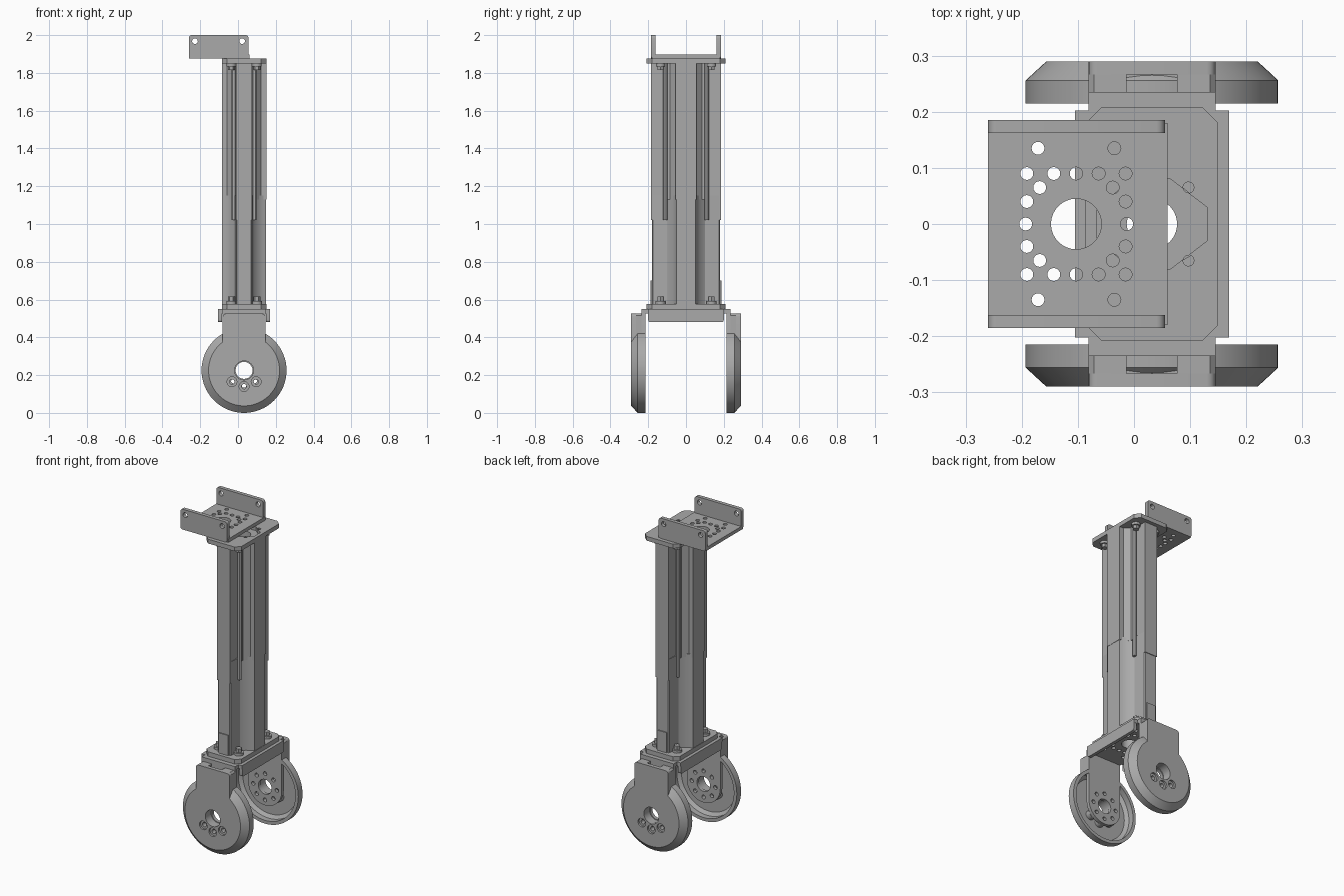
import bpy, bmesh
from math import sin, cos, pi, radians
from mathutils import Matrix

if "Cube" in bpy.data.objects:
    bpy.data.objects.remove(bpy.data.objects["Cube"], do_unlink=True)

grey = bpy.data.materials.new("satin_grey")
grey.use_nodes = True
tone = (0.4, 0.4, 0.4, 1)
grey.diffuse_color = tone
grey.node_tree.nodes["Principled BSDF"].inputs["Base Color"].default_value = tone

CX = 0.032          # column axis
HUB = 0.225         # wheel centre height and radius
AXES = {"z": Matrix.Identity(3),
        "y": Matrix(((1, 0, 0), (0, 0, -1), (0, 1, 0))),
        "x": Matrix(((0, 0, 1), (1, 0, 0), (0, 1, 0)))}


def finish(name, mesh):
    ob = bpy.data.objects.new(name, mesh)
    bpy.context.collection.objects.link(ob)
    mesh.materials.clear()
    mesh.materials.append(grey)
    bpy.ops.object.select_all(action="DESELECT")
    ob.select_set(True)
    bpy.context.view_layer.objects.active = ob
    bpy.ops.object.shade_smooth_by_angle(angle=radians(30))
    return ob


def plate(name, loops, lo, hi, axis="z"):
    """Extrude an outline, with any further loops as holes, along an axis."""
    curve = bpy.data.curves.new(name, "CURVE")
    curve.dimensions = "2D"
    curve.fill_mode = "BOTH"
    curve.extrude = (hi - lo) / 2
    for loop in loops:
        sp = curve.splines.new("POLY")
        sp.points.add(len(loop) - 1)
        for p, (u, v) in zip(sp.points, loop):
            p.co = (u, v, 0, 1)
        sp.use_cyclic_u = True
    tmp = bpy.data.objects.new(name + "_tmp", curve)
    bpy.context.collection.objects.link(tmp)
    bpy.context.view_layer.update()
    mesh = bpy.data.meshes.new_from_object(
        tmp.evaluated_get(bpy.context.evaluated_depsgraph_get()))
    bpy.data.objects.remove(tmp, do_unlink=True)
    mid = (lo + hi) / 2
    shift = {"z": (0, 0, mid), "y": (0, mid, 0), "x": (mid, 0, 0)}[axis]
    mesh.transform(Matrix.Translation(shift) @ AXES[axis].to_4x4())
    bm = bmesh.new()
    bm.from_mesh(mesh)
    bmesh.ops.remove_doubles(bm, verts=bm.verts, dist=1e-5)
    bmesh.ops.recalc_face_normals(bm, faces=bm.faces)
    bm.to_mesh(mesh)
    bm.free()
    return finish(name, mesh)


def arc(u, v, r, a0, a1, n):
    return [(u + r * cos(radians(a0 + (a1 - a0) * i / n)),
             v + r * sin(radians(a0 + (a1 - a0) * i / n))) for i in range(n + 1)]


def circle(u, v, r, n=24):
    return arc(u, v, r, 0, 360, n)[:-1]


def rect(u0, u1, v0, v1, r=0.0, n=5):
    if not r:
        return [(u0, v0), (u1, v0), (u1, v1), (u0, v1)]
    corners = ((u1 - r, v1 - r), (u0 + r, v1 - r), (u0 + r, v0 + r), (u1 - r, v0 + r))
    return [p for i, c in enumerate(corners) for p in arc(*c, r, 90 * i, 90 * i + 90, n)]


def four_way(quarter):
    """Mirror a quarter outline about the column axis in both directions."""
    half = quarter + [(-x, y) for x, y in reversed(quarter)]
    return [(CX + x, y) for x, y in half + [(-x, -y) for x, y in half]]


def keyhole(half, top, r):
    """Round disc with a straight tab rising from it."""
    if r > half:
        a = 90 - math_angle(half, r)
        ring = arc(CX, HUB, r, 180 - a, 360 + a, 48)
    else:
        ring = arc(CX, HUB, r, 180, 360, 24)
    return ring + arc(CX + half - .015, top - .015, .015, 0, 90, 4) \
        + arc(CX - half + .015, top - .015, .015, 90, 180, 4)


def math_angle(half, r):
    from math import asin
    return asin(half / r) * 180 / pi


def lathe(name, profile, flip, n=64):
    """Turn a closed (radius, y) section about the wheel axle."""
    bm = bmesh.new()
    rings = [[bm.verts.new((CX + r * cos(2 * pi * i / n), flip * y, HUB + r * sin(2 * pi * i / n)))
              for r, y in profile] for i in range(n)]
    k = len(profile)
    for i in range(n):
        a, b = rings[i], rings[(i + 1) % n]
        for j in range(k):
            bm.faces.new((a[j], b[j], b[(j + 1) % k], a[(j + 1) % k]))
    bmesh.ops.recalc_face_normals(bm, faces=bm.faces)
    mesh = bpy.data.meshes.new(name)
    bm.to_mesh(mesh)
    bm.free()
    return finish(name, mesh)


def span(name, loops, s, lo, hi):
    """Plate on the front (s=-1) or back (s=1) side."""
    a, b = sorted((s * lo, s * hi))
    return plate(name, loops, a, b, "y")


# Telescoping column: inner lower profile, outer upper profile
bore = circle(CX, 0, .045)
inner = four_way([(.116, .05), (.1, .056), (.07, .072), (.05, .1), (.043, .176), (.038, .181)])
outer = four_way([(.118, .055), (.09, .055), (.062, .085), (.062, .098),
                  (.043, .1), (.043, .185)])
plate("lower_column", [inner, bore], .575, 1.15)
plate("upper_column", [outer, bore], 1.13, 1.85)
for s in (-1, 1):
    end = "front" if s < 0 else "back"
    span(end + "_slide_strip", [rect(CX - .043, CX + .043, 1.02, 1.14)], s, .17, .185)
    span(end + "_stop_block", [rect(CX - .03, CX + .03, .575, .7)], s, .17, .187)
    for t in (-1, 1):
        plate(end + "_guide_rod", [circle(CX + t * .056, s * .11, .011, 12)], 1.02, 1.85)

# End plates and their bolts
bolts = [(x, y) for x in (-.035, .1) for y in (-.135, .135)]
end_plate = four_way([(.118, .18), (.09, .208)])
window = four_way([(.098, .03), (.033, .08)])
plate("lower_plate", [end_plate, bore], .55, .577)
plate("upper_plate", [end_plate, window] + [circle(.097, y, .01, 12) for y in (-.065, .065)],
      1.85, 1.876)
for x, y in bolts:
    plate("lower_bolt", [circle(x, y, .018, 6)], .57, .615)
    plate("lower_washer", [circle(x, y, .027)], .57, .592)
    plate("upper_bolt", [circle(x, y, .018, 6)], 1.815, 1.86)
    plate("upper_washer", [circle(x, y, .025)], 1.835, 1.855)
    plate("upper_bolt_tip", [circle(x, y, .013)], 1.85, 1.873)


# Hole pattern shared by both brackets
def pattern(cx):
    spots = [(.09, 0), (.088, .04), (.088, .09), (.065, .065), (.04, .09), (.068, .135)]
    pts = {(cx + a * u, b * v) for u, v in spots for a in (-1, 1) for b in (-1, 1)}
    pts |= {(cx, .09), (cx, -.09)}
    return [circle(cx, 0, .045, 32)] + [circle(x, y, .0115, 16) for x, y in sorted(pts)]


# Upper U bracket
plate("top_bracket_floor", [rect(-.26, .06, -.18, .18)] + pattern(-.103), 1.876, 1.897)
for s in (-1, 1):
    span("top_bracket_flange",
         [rect(-.26, .055, 1.876, 2.0, .015)] + [circle(x, 1.968, .015) for x in (-.228, .022)],
         s, .162, .185)

# Lower fork bracket: top, side lips and legs
fork = four_way([(.137, .202), (.113, .202), (.113, .235)])
plate("fork_top", [fork] + pattern(CX), .527, .55)
for s in (-1, 1):
    x = CX + s * .127
    plate("fork_lip", [rect(-.2, .2, .48, .547, .012)], x - .01, x + .01, "x")
    ring = [circle(CX + .08 * cos(i * pi / 4), HUB + .08 * sin(i * pi / 4), .012, 16)
            for i in range(8)]
    span("fork_leg", [keyhole(.113, .548, .113), circle(CX, HUB, .045)] + ring, s, .215, .235)

# Round covers on the outside of each leg
screws = [(CX - .064, .165), (CX, .14), (CX + .064, .165)]
for s in (-1, 1):
    side = "front" if s < 0 else "back"
    lathe(side + "_cover_rim", [(.225, .215), (.225, .256), (.188, .29), (.18, .29),
                                (.18, .27), (.205, .25), (.205, .215)], s)
    span(side + "_cover_face", [keyhole(.113, .525, .186), circle(CX, HUB, .05, 32)]
         + [circle(x, z, .026) for x, z in screws], s, .266, .29)
    for x, z in screws:
        span(side + "_screw_seat", [circle(x, z, .028), circle(x, z, .013, 16)], s, .235, .278)
    lathe(side + "_hub_collar", [(.05, .235), (.06, .235), (.06, .27), (.05, .27)], s, 32)
    # Tab behind the face, with a pocket open at the top
    x0, x1 = CX - .113, CX + .113
    pocket = [(x0, .405), (x1, .405), (x1, .515), (x1 - .01, .525), (CX + .045, .525),
              (CX + .045, .44), (CX - .045, .44), (CX - .045, .525), (x0 + .01, .525), (x0, .515)]
    span(side + "_cover_tab", [pocket], s, .235, .266)
